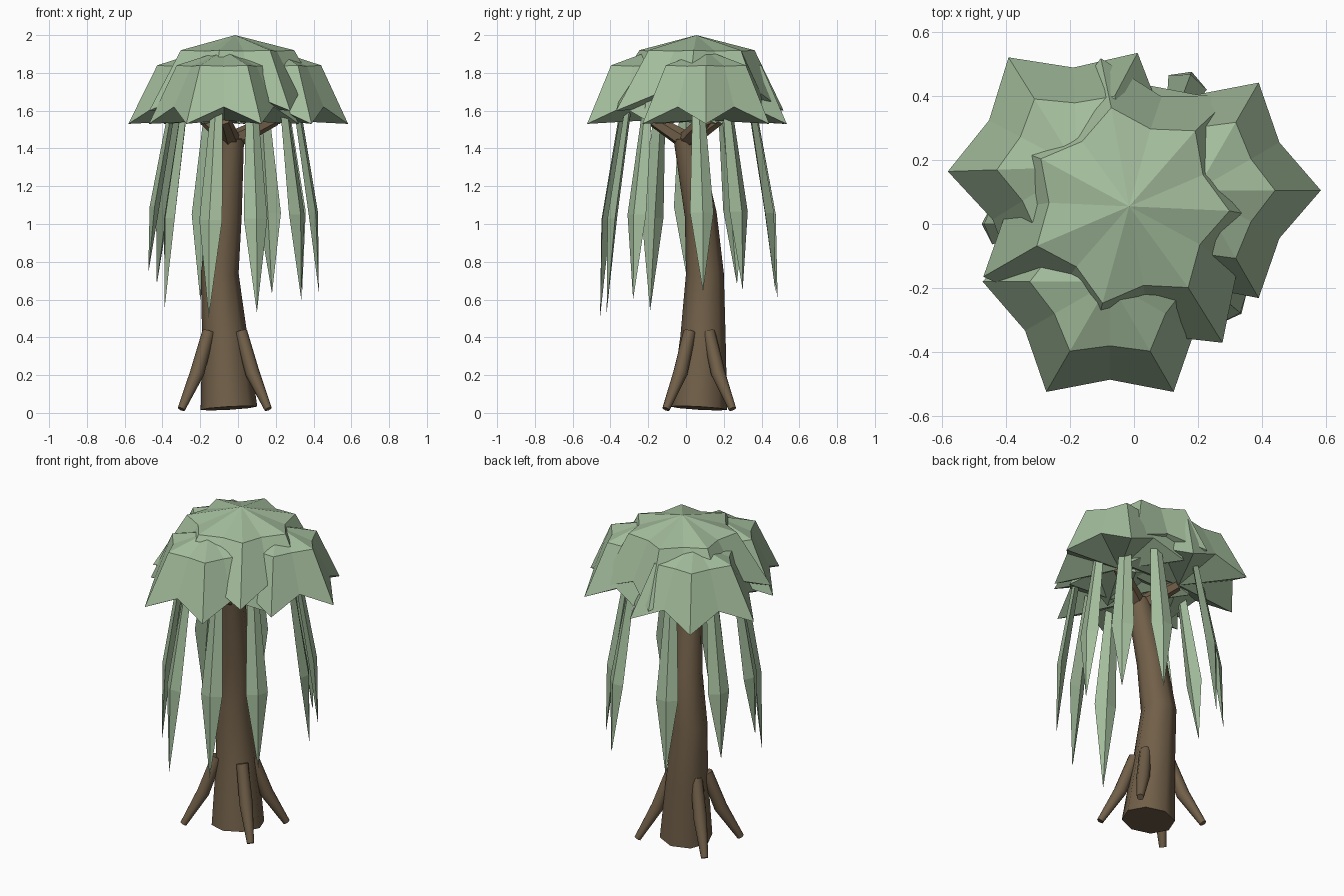
import bpy, bmesh, math
from mathutils import Vector

if "Cube" in bpy.data.objects:
    bpy.data.objects.remove(bpy.data.objects["Cube"])


def material(name, rgb):
    m = bpy.data.materials.new(name)
    m.diffuse_color = (*rgb, 1)
    m.use_nodes = True
    m.node_tree.nodes["Principled BSDF"].inputs["Base Color"].default_value = m.diffuse_color
    return m


LEAF = material("sage_leaf", (0.37, 0.51, 0.335))
BARK = material("brown_bark", (0.165, 0.115, 0.066))


def loft(name, rings, mat, smooth=False):
    """Skin a list of rings; a ring holding one point becomes a fan tip."""
    bm = bmesh.new()
    loops = [[bm.verts.new(p) for p in ring] for ring in rings]
    for a, b in zip(loops, loops[1:]):
        n = max(len(a), len(b))
        for i in range(n):
            j = (i + 1) % n
            if len(a) == 1:
                bm.faces.new((a[0], b[j], b[i]))
            elif len(b) == 1:
                bm.faces.new((a[i], a[j], b[0]))
            else:
                bm.faces.new((a[i], a[j], b[j], b[i]))
    for end in (loops[0], loops[-1]):
        if len(end) > 2:
            bm.faces.new(end)
    bmesh.ops.recalc_face_normals(bm, faces=bm.faces[:])
    me = bpy.data.meshes.new(name)
    bm.to_mesh(me)
    bm.free()
    me.materials.append(mat)
    ob = bpy.data.objects.new(name, me)
    bpy.context.collection.objects.link(ob)
    if smooth:
        bpy.ops.object.select_all(action='DESELECT')
        ob.select_set(True)
        bpy.context.view_layer.objects.active = ob
        bpy.ops.object.shade_smooth_by_angle(angle=math.radians(50))
    return ob


def tube(name, path, sides):
    """Tapered limb through (x, y, z, radius) points."""
    pts = [Vector(p[:3]) for p in path]
    rings = []
    for i, p in enumerate(pts):
        d = (pts[min(i + 1, len(pts) - 1)] - pts[max(i - 1, 0)]).normalized()
        u = d.cross(Vector((0, 1, 0))).normalized()
        v = d.cross(u)
        r = path[i][3]
        rings.append([p + r * (u * math.cos(t) + v * math.sin(t))
                      for t in (math.tau * k / sides for k in range(sides))])
    return loft(name, rings, BARK, True)


def star(cx, cy, points, phase, r_tip, r_val, z_tip, z_val):
    ring = []
    for k in range(points * 2):
        a = math.radians(phase) + math.pi * k / points
        r, z = (r_val, z_val) if k % 2 else (r_tip, z_tip)
        ring.append((cx + r * math.cos(a), cy + r * math.sin(a), z))
    return ring


def cap(name, cx, cy, points, phase, r_mid, r_out, z_top, z_mid, z_low, shift=0):
    """Star-shaped leaf umbrella with a closed underside."""
    loft(name, [
        [(cx, cy, z_top)],
        star(cx, cy, points, phase, r_mid, r_mid * 0.8, z_mid, z_mid - 0.005),
        star(cx, cy + shift, points, phase, r_out, r_out * 0.77, z_low, z_low + 0.09),
        [(cx, cy, z_low + 0.02)]], LEAF)


# Trunk
tube("trunk", [(-0.048, 0.068, 0.025, 0.15), (-0.07, 0.09, 0.4, 0.12),
               (-0.097, 0.1, 0.74, 0.1), (-0.065, 0.078, 1.05, 0.085),
               (-0.035, 0.0, 1.46, 0.067)], 8)

# Roots
for i, (sx, sy) in enumerate([(-1, -1), (1, -1), (1, 1), (-1, 1)]):
    cx, cy = -0.07, 0.07
    tube(f"root_{i + 1}", [(cx + sx * 0.085, cy + sy * 0.05, 0.43, 0.034),
                           (cx + sx * 0.147, cy + sy * 0.1, 0.21, 0.038),
                           (cx + sx * 0.23, cy + sy * 0.176, 0.02, 0.02)], 8)

# Branches that carry the side caps
for i, (x, y) in enumerate([(-0.075, -0.18), (0.195, 0.105), (-0.175, 0.17)]):
    tube(f"branch_{i + 1}", [(-0.035, 0.0, 1.44, 0.05), (x, y, 1.555, 0.035)], 6)

# Leaf caps
cap("top_cap", -0.015, 0.055, 7, -54, 0.313, 0.495, 2.0, 1.92, 1.6, -0.025)
cap("front_cap", -0.075, -0.18, 6, 0, 0.25, 0.397, 1.92, 1.84, 1.53)
cap("right_cap", 0.195, 0.105, 6, 0, 0.245, 0.388, 1.92, 1.84, 1.53)
cap("back_left_cap", -0.178, 0.178, 6, 2, 0.25, 0.403, 1.92, 1.84, 1.53)

# Hanging leaves: tip x, y, z
TIPS = [(-0.155, -0.455, 0.505), (-0.39, -0.19, 0.54), (0.10, -0.42, 0.53),
        (0.335, -0.28, 0.60), (-0.475, 0.0, 0.74), (0.18, 0.475, 0.63),
        (-0.2, 0.485, 0.6), (-0.43, 0.27, 0.68), (0.428, 0.09, 0.64),
        (0.34, 0.30, 0.65)]
for i, (x, y, z) in enumerate(TIPS):
    out = Vector((x, y, 0))
    radial = out.normalized()
    side = Vector((-radial.y, radial.x, 0))

    def diamond(scale, height, w, t):
        c = out * scale + Vector((0, 0, height))
        return [c + side * w, c + radial * t, c - side * w, c - radial * t]

    loft(f"hanging_leaf_{i + 1}", [diamond(0.68, 1.76, 0.025, 0.016),
                                   diamond(0.93, 0.87 + z * 0.3, 0.064, 0.026),
                                   [(x, y, z)]], LEAF)
